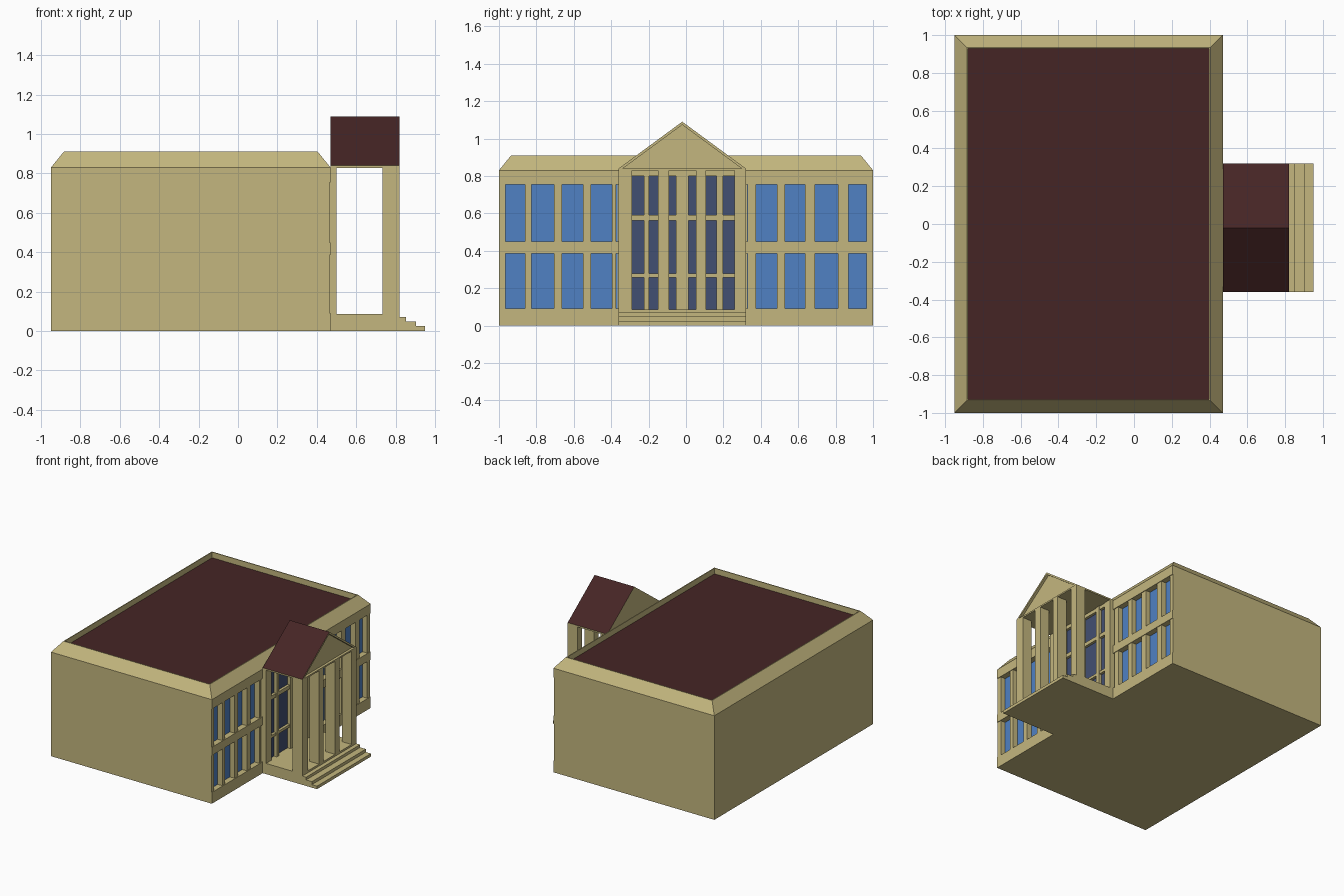
import bpy, bmesh

if "Cube" in bpy.data.objects:
    bpy.data.objects.remove(bpy.data.objects["Cube"])


def material(name, rgb):
    m = bpy.data.materials.new(name)
    m.diffuse_color = (*rgb, 1)
    m.use_nodes = True
    m.node_tree.nodes["Principled BSDF"].inputs["Base Color"].default_value = m.diffuse_color
    return m


STONE = material("sandstone", (0.55, 0.47, 0.21))
RED = material("dark_red_roof", (0.06, 0.018, 0.018))
BLUE = material("blue_glass", (0.08, 0.22, 0.55))
NAVY = material("dark_glass", (0.055, 0.08, 0.17))


def finish(name, bm, mats):
    bmesh.ops.recalc_face_normals(bm, faces=bm.faces)
    me = bpy.data.meshes.new(name)
    bm.to_mesh(me)
    bm.free()
    for m in mats:
        me.materials.append(m)
    ob = bpy.data.objects.new(name, me)
    bpy.context.collection.objects.link(ob)
    return ob


def box(name, x, y, z, mat=STONE):
    bm = bmesh.new()
    bmesh.ops.create_cube(bm, size=1)
    for v in bm.verts:
        for i, (a, b) in enumerate((x, y, z)):
            v.co[i] = a if v.co[i] < 0 else b
    return finish(name, bm, [mat])


def prism(name, profile, x0, x1, mats):
    """Extrude a (y, z) profile along x."""
    bm = bmesh.new()
    face = bm.faces.new([bm.verts.new((x0, y, z)) for y, z in profile])
    ext = bmesh.ops.extrude_face_region(bm, geom=[face])
    for g in ext["geom"]:
        if isinstance(g, bmesh.types.BMVert):
            g.co.x = x1
    return finish(name, bm, mats)


# main block: walls, sloped cornice, parapet and sunken roof as stacked rings
bm = bmesh.new()
rings = []
for inset, z, front in ((0, 0, 0.42), (0, 0.83, 0.42), (0, 0.83, 0.47),
                        (0.065, 0.91, 0.405), (0.072, 0.91, 0.398), (0.072, 0.865, 0.398)):
    x0, y1 = -0.95 + inset, 1 - inset
    rings.append([bm.verts.new(p) for p in
                  ((x0, -y1, z), (front, -y1, z), (front, y1, z), (x0, y1, z))])
for a, b in zip(rings, rings[1:]):
    for i in range(4):
        j = (i + 1) % 4
        if (a[i].co - b[i].co).length + (a[j].co - b[j].co).length > 1e-6:
            bm.faces.new((a[i], a[j], b[j], b[i]))
bm.faces.new(rings[0])
roof = bm.faces.new(rings[-1])
roof.material_index = 1
finish("main_block", bm, [STONE, RED])

# facade wings: bands, piers and recessed glass
wings = {
    "left": ((-1, -0.36), ((-0.99, -0.964), (-0.862, -0.825), (-0.707, -0.664),
                           (-0.552, -0.509), (-0.396, -0.375))),
    "right": ((0.32, 1), ((0.33, 0.375), (0.487, 0.53), (0.637, 0.69),
                          (0.814, 0.868), (0.964, 0.99))),
}
for side, (span, piers) in wings.items():
    for part, z in (("base", (0, 0.09)), ("middle", (0.385, 0.45)), ("top", (0.755, 0.83))):
        box(f"{side}_{part}_band", (0.41, 0.47), span, z)
    for i, y in enumerate(piers):
        box(f"{side}_pier_{i}", (0.41, 0.465), y, (0.05, 0.8))
    for part, z in (("lower", (0.08, 0.39)), ("upper", (0.44, 0.76))):
        box(f"{side}_{part}_glass", (0.41, 0.424), (span[0] + 0.005, span[1] - 0.005), z, BLUE)
for side, y in (("left", (-1, -0.99)), ("right", (0.99, 1))):
    box(f"{side}_end_wall", (0.41, 0.465), y, (0.05, 0.8))

# entrance wall with dark glazing and frame
Y0, Y1 = -0.36, 0.32
box("entrance_wall", (0.41, 0.468), (Y0, Y1), (0, 0.83))
box("entrance_glass", (0.46, 0.474), (-0.3, 0.27), (0.08, 0.81), NAVY)
for i, y in enumerate(((Y0, -0.29), (-0.225, -0.198), (-0.053, 0.014), (0.162, 0.197), (0.26, Y1))):
    box(f"entrance_post_{i}", (0.465, 0.5), y, (0.08, 0.83))
for i, z in enumerate(((0.257, 0.278), (0.562, 0.592), (0.8, 0.83))):
    box(f"entrance_rail_{i}", (0.465, 0.495), (-0.3, 0.27), z)

# portico floor, steps and columns
box("portico_floor", (0.46, 0.82), (Y0, Y1), (0, 0.085))
for i, (x, z) in enumerate(((0.853, 0.07), (0.904, 0.048), (0.949, 0.024))):
    box(f"step_{i}", (0.79, x), (Y0, Y1), (0, z))
for i, y in enumerate(((Y0, -0.29), (-0.15, -0.091), (0.053, 0.107), (0.26, Y1))):
    box(f"column_{i}", (0.735, 0.82), y, (0.08, 0.832))

# pediment and gable roof
box("portico_ceiling", (0.47, 0.82), (Y0, Y1), (0.828, 0.84))
prism("pediment", ((-0.345, 0.838), (0.305, 0.838), (-0.02, 1.075)), 0.47, 0.8, [STONE])
gable = prism("gable_roof", ((Y0, 0.84), (-0.02, 1.09), (Y1, 0.84),
                             (0.297, 0.84), (-0.02, 1.073), (-0.337, 0.84)),
              0.47, 0.82, [STONE, RED])
for p in gable.data.polygons:
    if p.normal.z > 0.3:
        p.material_index = 1
